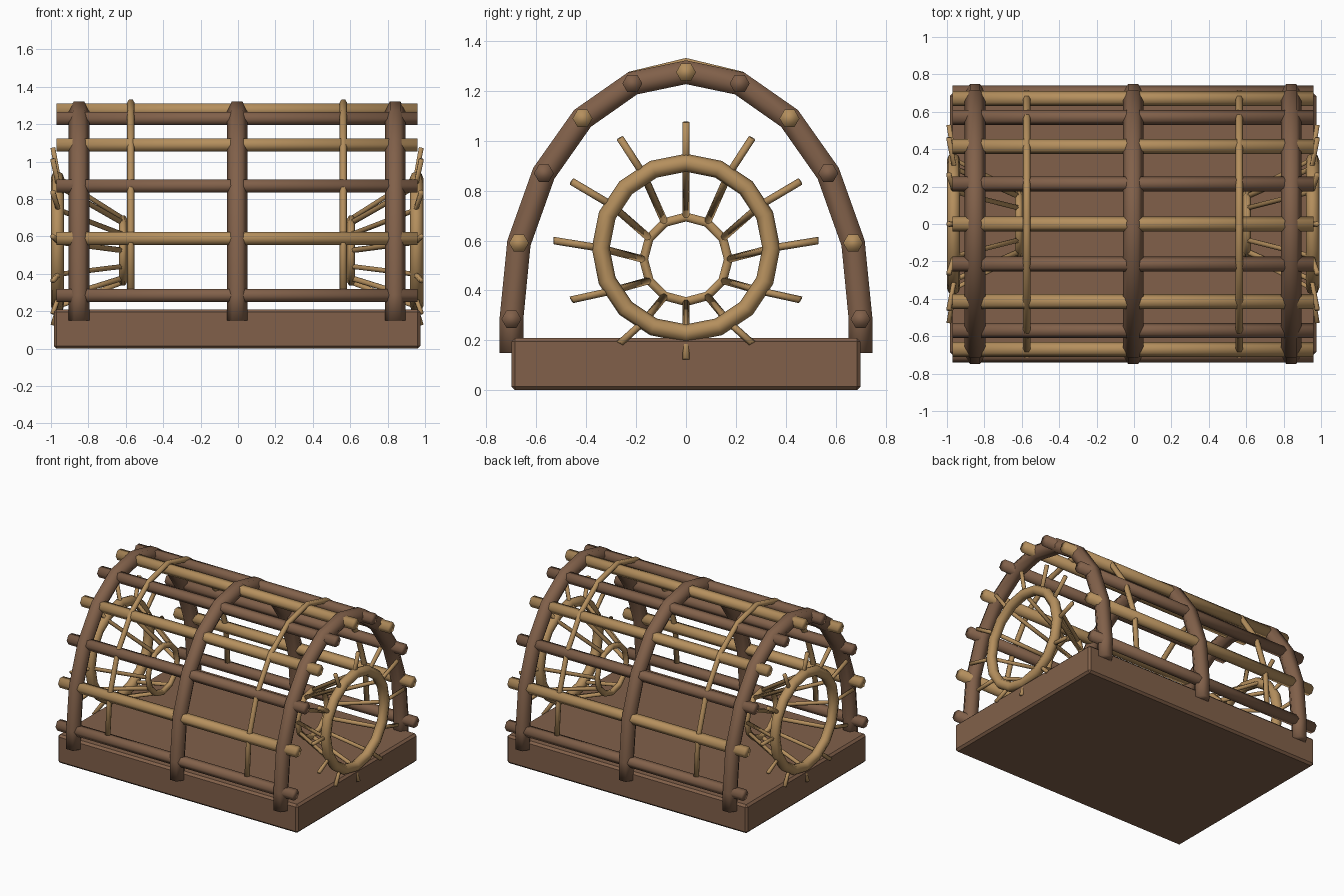
import bpy
import bmesh
import math
from mathutils import Vector

if "Cube" in bpy.data.objects:
    bpy.data.objects.remove(bpy.data.objects["Cube"], do_unlink=True)


def material(name, rgb):
    m = bpy.data.materials.new(name)
    m.use_nodes = True
    m.diffuse_color = (*rgb, 1)
    m.node_tree.nodes["Principled BSDF"].inputs["Base Color"].default_value = (*rgb, 1)
    return m


DARK = material("dark_wood", (0.22, 0.118, 0.068))
LIGHT = material("light_wood", (0.46, 0.275, 0.11))
X = Vector((1, 0, 0))
Y = Vector((0, 1, 0))
SHIFT = -0.005  # the whole cage sits slightly off centre


def finish(name, bm, mat, smooth=True):
    bmesh.ops.recalc_face_normals(bm, faces=bm.faces)
    mesh = bpy.data.meshes.new(name)
    bm.to_mesh(mesh)
    bm.free()
    mesh.materials.append(mat)
    for p in mesh.polygons:
        p.use_smooth = smooth
    obj = bpy.data.objects.new(name, mesh)
    bpy.context.collection.objects.link(obj)
    return obj


def sweep(bm, path, binormal, radius, sides=6, closed=False):
    """Sweep a regular polygon along a path lying in the plane of binormal."""
    path = [Vector(p) for p in path]
    n = len(path)
    rings = []
    for i, p in enumerate(path):
        a = path[i - 1] if closed or i else p
        b = path[(i + 1) % n] if closed or i < n - 1 else p
        normal = ((p - a).normalized() + (b - p).normalized()).normalized().cross(binormal)
        ring = []
        for k in range(sides):
            t = math.tau * k / sides
            ring.append(bm.verts.new(p + radius * (math.cos(t) * binormal + math.sin(t) * normal)))
        rings.append(ring)
    for i in range(n if closed else n - 1):
        r, s = rings[i], rings[(i + 1) % n]
        for k in range(sides):
            j = (k + 1) % sides
            bm.faces.new((r[k], r[j], s[j], s[k]))
    if not closed:
        bm.faces.new(rings[0][::-1])
        bm.faces.new(rings[-1])


def rod(name, path, binormal, radius, mat, sides=6, closed=False):
    bm = bmesh.new()
    sweep(bm, path, binormal, radius, sides, closed)
    return finish(name, bm, mat)


def circle(x, z, radius, count):
    return [(x, radius * math.sin(math.tau * i / count), z + radius * math.cos(math.tau * i / count))
            for i in range(count)]


# Base slab with softened edges
bm = bmesh.new()
bmesh.ops.create_cube(bm, size=1)
for v in bm.verts:
    v.co = Vector((v.co.x * 1.96 + SHIFT, v.co.y * 1.4, (v.co.z + 0.5) * 0.21))
bmesh.ops.bevel(bm, geom=bm.edges[:], offset=0.015, segments=1, affect='EDGES')
finish("base", bm, DARK, smooth=False)

# Half of the arch profile, lowest slat first, as (y, z)
half = [(0.70, 0.285), (0.67, 0.59), (0.57, 0.87), (0.415, 1.09), (0.215, 1.23), (0, 1.275)]


def mirrored(points):
    return points + [(-y, z) for y, z in points[-2::-1]]


# Heavy hoops that reach down past the base top
arch = mirrored([(0.70, 0.15)] + half)
for side, x in (("right", -0.845), ("middle", 0), ("left", 0.845)):
    rod(side + "_hoop", [(x + SHIFT, y, z) for y, z in arch], X, 0.055, DARK)

# Lengthwise slats, alternating in colour
for i, (y, z) in enumerate(mirrored(half)):
    rod("slat_%d" % (i + 1), [(-0.965 + SHIFT, y, z), (0.965 + SHIFT, y, z)], Y, 0.04,
        LIGHT if i % 2 else DARK)

# Thin hoops that rise over the slats near the crown
outer = []
for i, (y, z) in enumerate(half):
    d = Vector((y, z - 0.4)).normalized() * 0.008 * i
    outer.append((y + d.x, z + d.y))

for side, s in (("right", -1), ("left", 1)):
    rod(side + "_thin_hoop", [(s * 0.568 + SHIFT, y, z) for y, z in mirrored(outer)], X, 0.02, LIGHT)

    # Entrance funnel: wide outer ring, narrow inner ring, bent spokes
    rod(side + "_outer_ring", circle(s * 0.96 + SHIFT, 0.57, 0.342, 16), X, 0.036, LIGHT, 8, True)
    rod(side + "_inner_ring", circle(s * 0.61 + SHIFT, 0.525, 0.17, 12), X, 0.021, LIGHT, 6, True)
    bm = bmesh.new()
    for i in range(12):
        a = math.tau * i / 12
        sy, cz = math.sin(a), math.cos(a)
        path = [Vector((s * 0.61 + SHIFT, 0.17 * sy, 0.525 + 0.17 * cz)),
                Vector((s * 0.955 + SHIFT, 0.345 * sy, 0.57 + 0.345 * cz)),
                Vector((s * 0.985 + SHIFT, 0.53 * sy, 0.6 + 0.475 * cz))]
        sweep(bm, path, Vector((0, cz, -sy)), 0.015)
    finish(side + "_spokes", bm, LIGHT)
